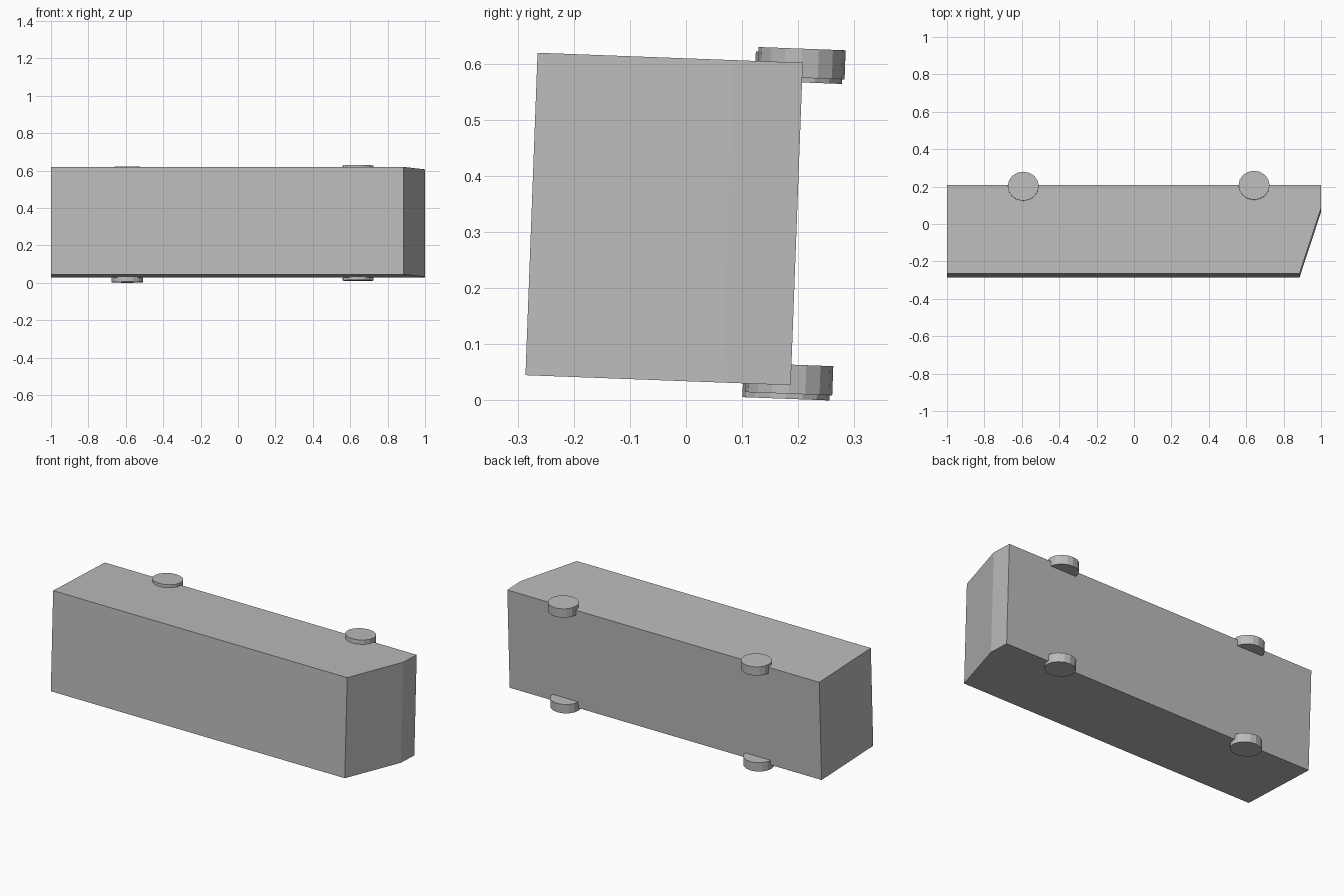
import bpy
import bmesh
import math
from mathutils import Matrix

cube = bpy.data.objects.get("Cube")
if cube:
    bpy.data.objects.remove(cube, do_unlink=True)

TILT = Matrix.Rotation(math.radians(-2.15), 4, 'X')

grey = bpy.data.materials.new("plain_grey")
grey.use_nodes = True
COLOUR = (0.5, 0.5, 0.5, 1)
grey.diffuse_color = COLOUR
grey.node_tree.nodes["Principled BSDF"].inputs["Base Color"].default_value = COLOUR


def add_part(name, bm, location):
    bmesh.ops.recalc_face_normals(bm, faces=bm.faces)
    mesh = bpy.data.meshes.new(name)
    bm.to_mesh(mesh)
    bm.free()
    mesh.materials.append(grey)
    part = bpy.data.objects.new(name, mesh)
    part.matrix_world = Matrix.Translation(location) @ TILT
    bpy.context.collection.objects.link(part)
    return part


# Body: box outline with one slanted corner, extruded upward
HALF_WIDTH, HEIGHT = 0.2365, 0.575
outline = [(-1, -HALF_WIDTH), (0.885, -HALF_WIDTH), (1, 0.113),
           (1, HALF_WIDTH), (-1, HALF_WIDTH)]
bm = bmesh.new()
base = bm.faces.new([bm.verts.new((x, y, -HEIGHT / 2)) for x, y in outline])
top = bmesh.ops.extrude_face_region(bm, geom=[base])
bmesh.ops.translate(bm, vec=(0, 0, HEIGHT),
                    verts=[v for v in top["geom"] if isinstance(v, bmesh.types.BMVert)])
add_part("body", bm, (0, -0.039, 0.3235))

# Wheels: short, slightly oval discs at the four corners of the back face
wheels = {
    "upper_left_wheel": (0.642, 0.206, 0.601),
    "upper_right_wheel": (-0.592, 0.201, 0.593),
    "lower_left_wheel": (0.642, 0.184, 0.038),
    "lower_right_wheel": (-0.592, 0.179, 0.029),
}
for name, location in wheels.items():
    bm = bmesh.new()
    bmesh.ops.create_cone(bm, cap_ends=True, segments=16,
                          radius1=0.083, radius2=0.083, depth=0.052)
    bmesh.ops.scale(bm, vec=(1, 0.935, 1), verts=bm.verts)
    add_part(name, bm, location)
